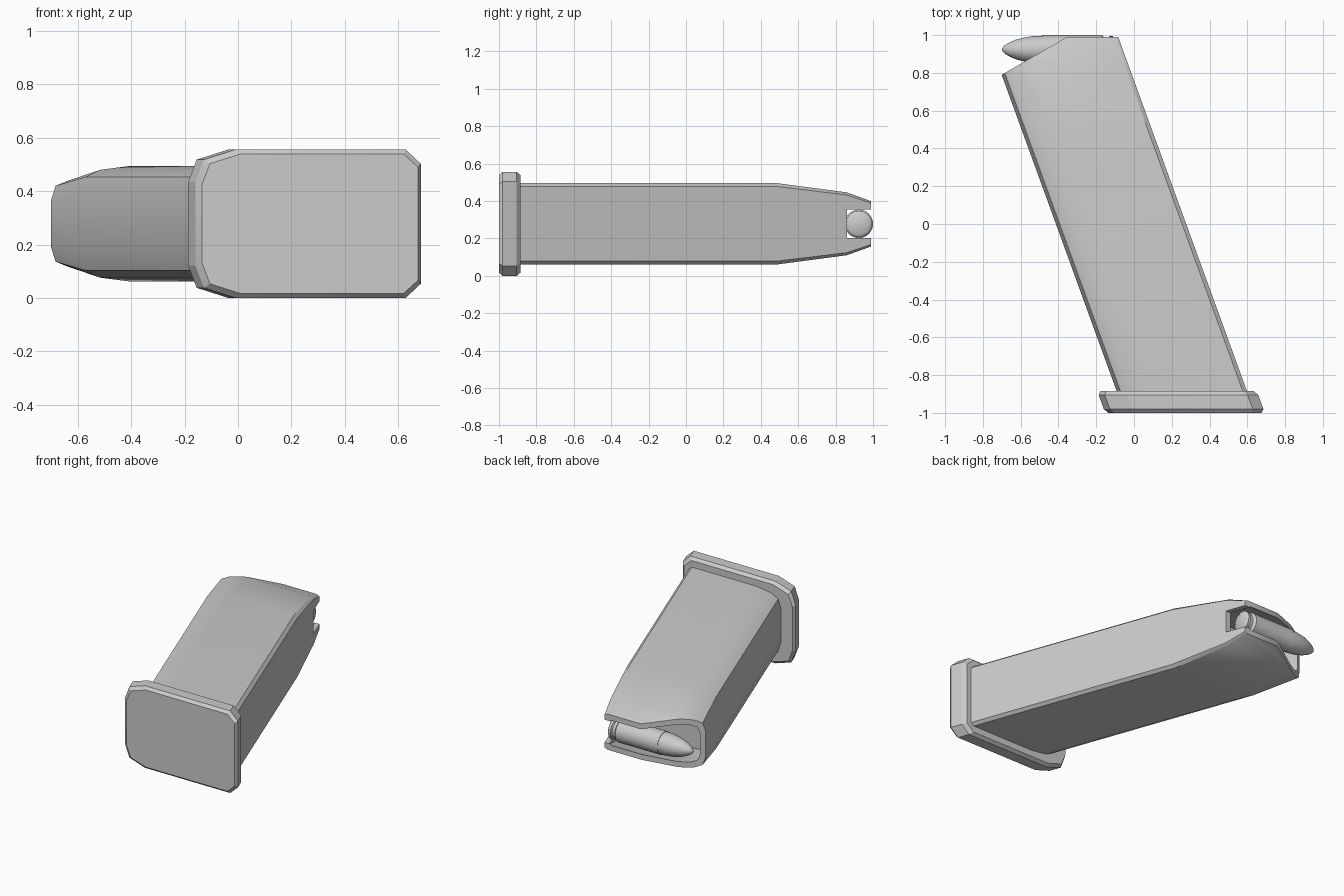
import bpy, bmesh, math
from mathutils import Vector

if "Cube" in bpy.data.objects:
    bpy.data.objects.remove(bpy.data.objects["Cube"])

ZC = 0.278           # mid height of the lying model
SLANT = -0.3635      # x shift per unit of y


def make_object(name, bm, angle=30):
    bmesh.ops.recalc_face_normals(bm, faces=bm.faces)
    mesh = bpy.data.meshes.new(name)
    bm.to_mesh(mesh)
    bm.free()
    ob = bpy.data.objects.new(name, mesh)
    bpy.context.collection.objects.link(ob)
    bpy.ops.object.select_all(action='DESELECT')
    ob.select_set(True)
    bpy.context.view_layer.objects.active = ob
    if angle:
        bpy.ops.object.shade_smooth_by_angle(angle=math.radians(angle))
    return ob


def loft(rings):
    bm = bmesh.new()
    loops = [[bm.verts.new(p) for p in ring] for ring in rings]
    n = len(loops[0])
    for a, b in zip(loops, loops[1:]):
        for i in range(n):
            j = (i + 1) % n
            bm.faces.new((a[i], a[j], b[j], b[i]))
    bm.faces.new(loops[0])
    bm.faces.new(loops[-1])
    return bm


def mirrored(half):
    return half + [(u, -w) for u, w in reversed(half)]


# Tube section: rounded front at u = 0, small chamfers at the back
section = mirrored([(0, 0.108), (0.02, 0.175), (0.075, 0.202), (0.19, 0.217),
                    (0.668, 0.217), (0.69, 0.199)])


def tube_ring(y, half_w, wall=0.0):
    x0 = -0.09 + SLANT * (y + 0.89)
    ku = (0.69 - 2 * wall) / 0.69
    kw = (half_w - wall) / 0.217
    return [(x0 + wall + u * ku, y, ZC + w * kw) for u, w in section]


# Tapered tube with slanted mouth
bm = loft([tube_ring(-0.9, 0.217), tube_ring(0.49, 0.217),
           tube_ring(0.86, 0.168), tube_ring(0.99, 0.121)])
cut = bmesh.ops.bisect_plane(bm, geom=bm.verts[:] + bm.edges[:] + bm.faces[:],
                             plane_co=Vector((-0.355, 0.99, 0)),
                             plane_no=Vector((-0.20, 0.345, 0)).normalized(),
                             clear_outer=True)
bmesh.ops.holes_fill(bm, edges=[e for e in bm.edges if e.is_boundary])
body = make_object("magazine_tube", bm, None)

# Cavity and rear notch cutters
cavity = make_object("cavity_cutter", loft([
    tube_ring(0.60, 0.202, 0.036), tube_ring(0.86, 0.168, 0.036),
    tube_ring(0.99, 0.121, 0.036), tube_ring(1.1, 0.121, 0.036)]), None)
notch = make_object("notch_cutter", loft([
    [(x, y, z) for y, z in ((0.86, ZC - 0.077), (1.1, ZC - 0.077),
                            (1.1, ZC + 0.077), (0.86, ZC + 0.077))]
    for x in (-0.16, 0.1)]), None)
for cutter in (cavity, notch):
    cutter.hide_render = True
    mod = body.modifiers.new("cut", 'BOOLEAN')
    mod.operation = 'DIFFERENCE'
    mod.solver = 'EXACT'
    mod.object = cutter
bpy.ops.object.select_all(action='DESELECT')
body.select_set(True)
bpy.context.view_layer.objects.active = body
for mod in list(body.modifiers):
    bpy.ops.object.modifier_apply(modifier=mod.name)
for cutter in (cavity, notch):
    bpy.data.objects.remove(cutter)
bpy.ops.object.shade_smooth_by_angle(angle=math.radians(35))

# Base plate with chamfered rims
plate = mirrored([(0, 0.157), (0.032, 0.24), (0.15, 0.278),
                  (0.788, 0.278), (0.845, 0.225)])


def plate_ring(y, inset):
    x0 = -0.187 + SLANT * (y + 0.905)
    ku, kw = (0.845 - 2 * inset) / 0.845, (0.278 - inset) / 0.278
    return [(x0 + inset + u * ku, y, ZC + w * kw) for u, w in plate]


make_object("base_plate", loft([plate_ring(-1.0, 0.017), plate_ring(-0.98, 0),
                                plate_ring(-0.905, 0), plate_ring(-0.885, 0.017)]), 15)


# Cartridge: lathed case and bullet
def lathe(name, profile, y=0.924, sides=32):
    rings = [[(x, y + r * math.cos(2 * math.pi * i / sides),
               ZC + r * math.sin(2 * math.pi * i / sides)) for i in range(sides)]
             for x, r in profile]
    return make_object(name, loft(rings), 35)


lathe("cartridge_case", [(-0.10, 0.052), (-0.112, 0.07), (-0.13, 0.07), (-0.135, 0.06),
                         (-0.155, 0.06), (-0.17, 0.076), (-0.485, 0.076)])
lathe("bullet", [(-0.48, 0.073), (-0.53, 0.071), (-0.58, 0.064), (-0.625, 0.052),
                 (-0.66, 0.037), (-0.685, 0.022), (-0.697, 0.009), (-0.699, 0.002)])
